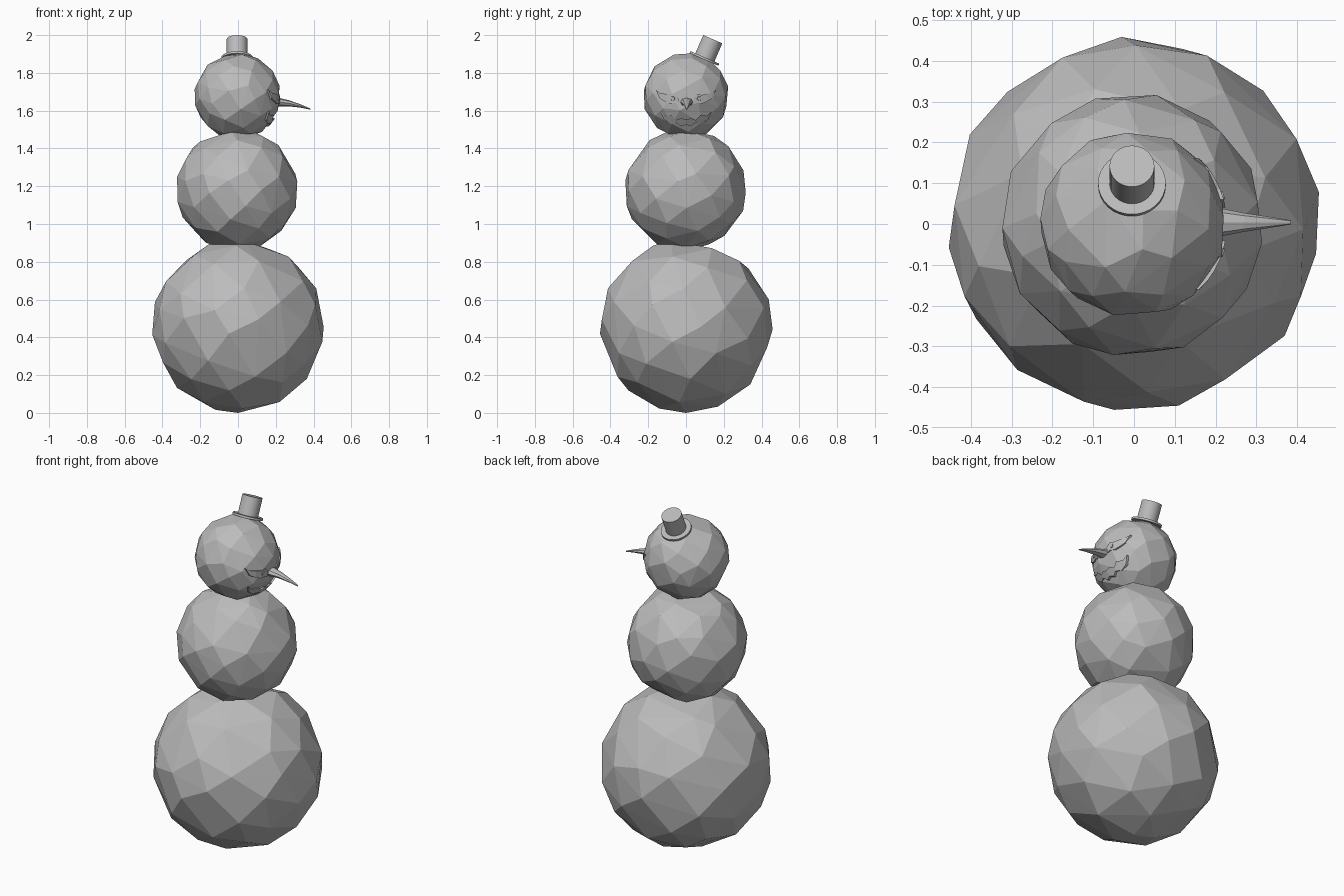
import bpy, bmesh, math, random
from mathutils import Vector, Matrix

if "Cube" in bpy.data.objects:
    bpy.data.objects.remove(bpy.data.objects["Cube"])

random.seed(7)
grey = bpy.data.materials.new("plain_grey")
grey.diffuse_color = (0.5, 0.5, 0.5, 1)
grey.use_nodes = True
grey.node_tree.nodes["Principled BSDF"].inputs["Base Color"].default_value = grey.diffuse_color

HEAD = Vector((-0.003, 0.0, 1.677))


def finish(name, bm, smooth=False):
    bmesh.ops.recalc_face_normals(bm, faces=bm.faces[:])
    me = bpy.data.meshes.new(name)
    bm.to_mesh(me)
    bm.free()
    me.materials.append(grey)
    ob = bpy.data.objects.new(name, me)
    bpy.context.collection.objects.link(ob)
    if smooth:
        bpy.context.view_layer.objects.active = ob
        ob.select_set(True)
        bpy.ops.object.shade_smooth_by_angle(angle=math.radians(35))
        ob.select_set(False)
    return ob


def snowball(name, center, radius, turn, count=66):
    """Irregular faceted ball: hull of jittered, evenly spread points."""
    bm = bmesh.new()
    for i in range(count):
        z = -1 + 1.985 * i / (count - 1)
        a = i * 2.39996 + turn
        r = math.sqrt(1 - z * z)
        p = Vector((r * math.cos(a), r * math.sin(a), z))
        if i:
            p += Vector([random.uniform(-0.09, 0.09) for _ in range(3)])
        bm.verts.new(Vector(center) + p.normalized() * radius)
    res = bmesh.ops.convex_hull(bm, input=bm.verts[:])
    loose = [v for v in bm.verts if not v.link_faces]
    bmesh.ops.delete(bm, geom=loose, context='VERTS')
    return finish(name, bm)


snowball("bottom_ball", (0, 0, 0.46), 0.46, 0.3)
snowball("middle_ball", (-0.005, -0.003, 1.18), 0.325, 1.4)
snowball("head_ball", HEAD, 0.23, 2.2)


# Hat, tilted towards the back
def hat_disc(name, radius, low, high):
    bm = bmesh.new()
    bmesh.ops.create_cone(bm, cap_ends=True, segments=32, radius1=radius,
                          radius2=radius, depth=high - low,
                          matrix=Matrix.Translation((0, 0, (low + high) / 2)))
    place = Matrix.Translation((-0.005, 0.10, 1.882)) @ Matrix.Rotation(math.radians(-23.5), 4, 'X')
    bmesh.ops.transform(bm, matrix=place, verts=bm.verts[:])
    finish(name, bm, True)


hat_disc("hat_brim", 0.083, -0.012, 0.0)
hat_disc("hat_crown", 0.055, -0.005, 0.105)

# Drooping carrot nose: rings of x, z, half width, half height
bm = bmesh.new()
rings = []
for x, z, w, h in [(0.18, 1.645, 0.036, 0.026), (0.22, 1.645, 0.033, 0.022),
                   (0.27, 1.639, 0.023, 0.016), (0.33, 1.625, 0.014, 0.009),
                   (0.385, 1.608, 0.005, 0.003)]:
    rings.append([bm.verts.new((x, 0.004 + w * math.cos(k * math.pi / 4),
                                z + h * math.sin(k * math.pi / 4))) for k in range(8)])
for a, b in zip(rings, rings[1:]):
    for k in range(8):
        bm.faces.new((a[k], a[(k + 1) % 8], b[(k + 1) % 8], b[k]))
bm.faces.new(rings[0])
bm.faces.new(rings[-1])
finish("nose", bm)


# Jagged face plates wrapped on the head
def on_head(y, z, radius):
    dz = z - HEAD.z
    return (HEAD.x + math.sqrt(radius ** 2 - y * y - dz * dz), y, z)


def plate(name, upper, lower):
    bm = bmesh.new()
    cols = [[bm.verts.new(on_head(*p, r)) for p, r in
             ((u, 0.231), (l, 0.231), (l, 0.222), (u, 0.222))]
            for u, l in zip(upper, lower)]
    for a, b in zip(cols, cols[1:]):
        for k in range(4):
            bm.faces.new((a[k], a[(k + 1) % 4], b[(k + 1) % 4], b[k]))
    bm.faces.new(cols[0])
    bm.faces.new(cols[-1])
    finish(name, bm)


def flip(points):
    return [(-y, z) for y, z in points]


eye_top = [(-0.16, 1.712), (-0.14, 1.695), (-0.115, 1.69), (-0.085, 1.683), (-0.06, 1.688), (-0.04, 1.664)]
eye_low = [(-0.157, 1.704), (-0.14, 1.665), (-0.115, 1.65), (-0.085, 1.637), (-0.06, 1.642), (-0.042, 1.634)]
half_top = [(-0.137, 1.597), (-0.11, 1.573), (-0.078, 1.576), (-0.052, 1.55), (-0.026, 1.56)]
half_low = [(-0.134, 1.588), (-0.116, 1.553), (-0.082, 1.53), (-0.05, 1.535), (-0.026, 1.517)]

plate("right_eye", eye_top, eye_low)
plate("left_eye", flip(eye_top), flip(eye_low))
plate("mouth", half_top + [(0, 1.552)] + flip(half_top)[::-1],
      half_low + [(0, 1.525)] + flip(half_low)[::-1])

# Pupils
for side, label in ((-1, "right_pupil"), (1, "left_pupil")):
    bm = bmesh.new()
    spot = Vector(on_head(side * 0.07, 1.664, 0.231))
    turn = (spot - HEAD).to_track_quat('Z', 'Y').to_matrix().to_4x4()
    bmesh.ops.create_cone(bm, cap_ends=True, segments=12, radius1=0.012, radius2=0.01,
                          depth=0.006, matrix=Matrix.Translation(spot) @ turn)
    finish(label, bm)
